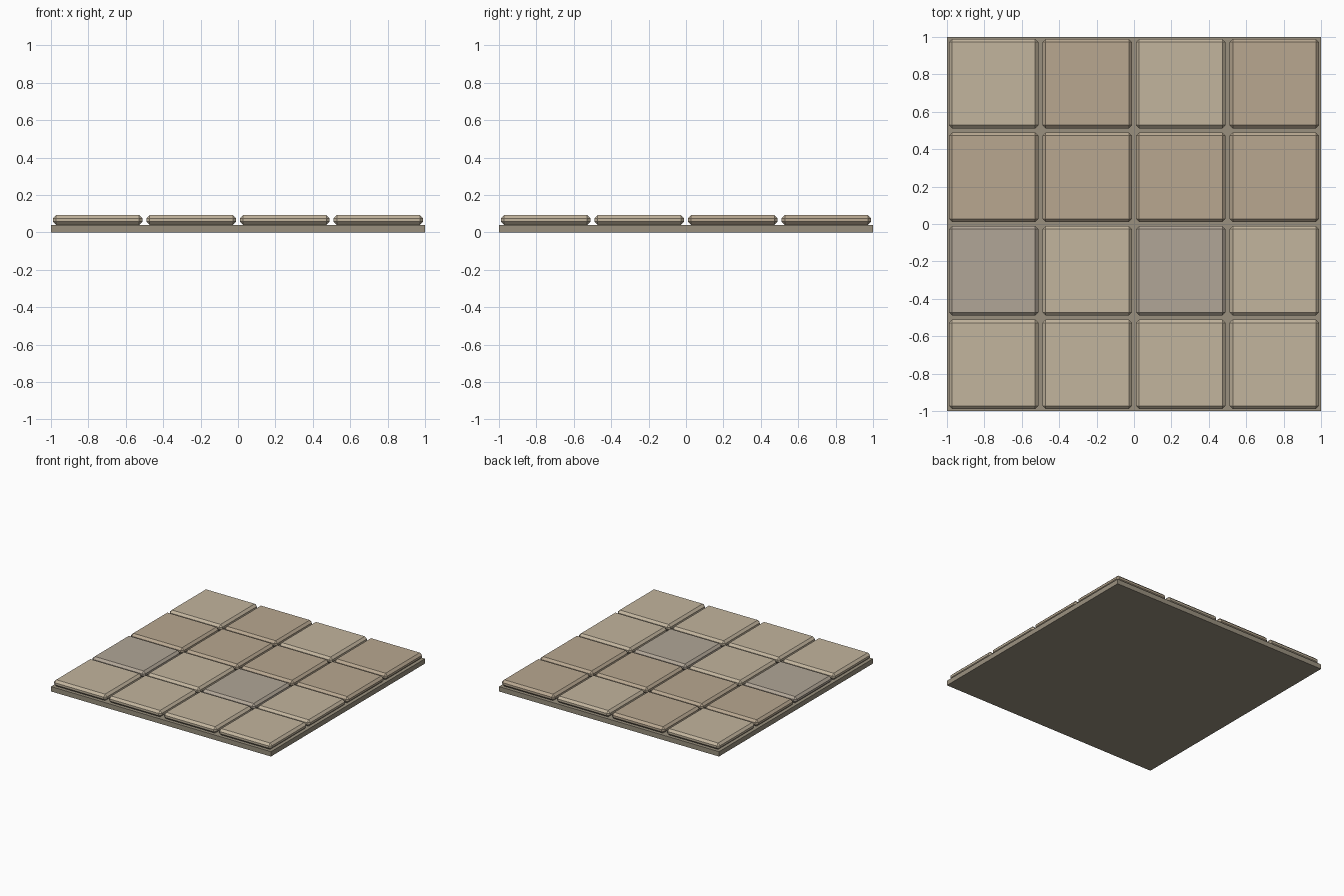
import bpy

if "Cube" in bpy.data.objects:
    bpy.data.objects.remove(bpy.data.objects["Cube"])


def material(name, rgb):
    m = bpy.data.materials.new(name)
    m.diffuse_color = (*rgb, 1)
    m.use_nodes = True
    m.node_tree.nodes["Principled BSDF"].inputs["Base Color"].default_value = m.diffuse_color
    return m


def box(name, center, size, mat, bevel=0):
    bpy.ops.mesh.primitive_cube_add(size=1, location=center)
    ob = bpy.context.object
    ob.name = name
    ob.scale = size
    bpy.ops.object.transform_apply(location=False, rotation=False, scale=True)
    ob.data.materials.append(mat)
    if bevel:
        mod = ob.modifiers.new("chamfer", 'BEVEL')
        mod.width = bevel
        mod.segments = 1
        mod.limit_method = 'NONE'
    return ob


stones = {
    'A': material("light_stone", (0.54, 0.46, 0.34)),
    'B': material("tan_stone", (0.48, 0.39, 0.28)),
    'C': material("grey_stone", (0.44, 0.38, 0.31)),
}
grout = material("grout", (0.32, 0.28, 0.21))

# Grout slab under the tiles
box("base_slab", (0, 0, 0.02), (2, 2, 0.04), grout)

# Chamfered floor tiles, rows listed from back to front
PITCH, TILE, BOTTOM, TOP = 0.5, 0.48, 0.04, 0.093
for r, row in enumerate(("ABAB", "BBBB", "CACA", "AAAA")):
    for c, key in enumerate(row):
        box(f"tile_{r + 1}_{c + 1}",
            (-0.75 + c * PITCH, 0.75 - r * PITCH, (BOTTOM + TOP) / 2),
            (TILE, TILE, TOP - BOTTOM), stones[key], bevel=0.018)
